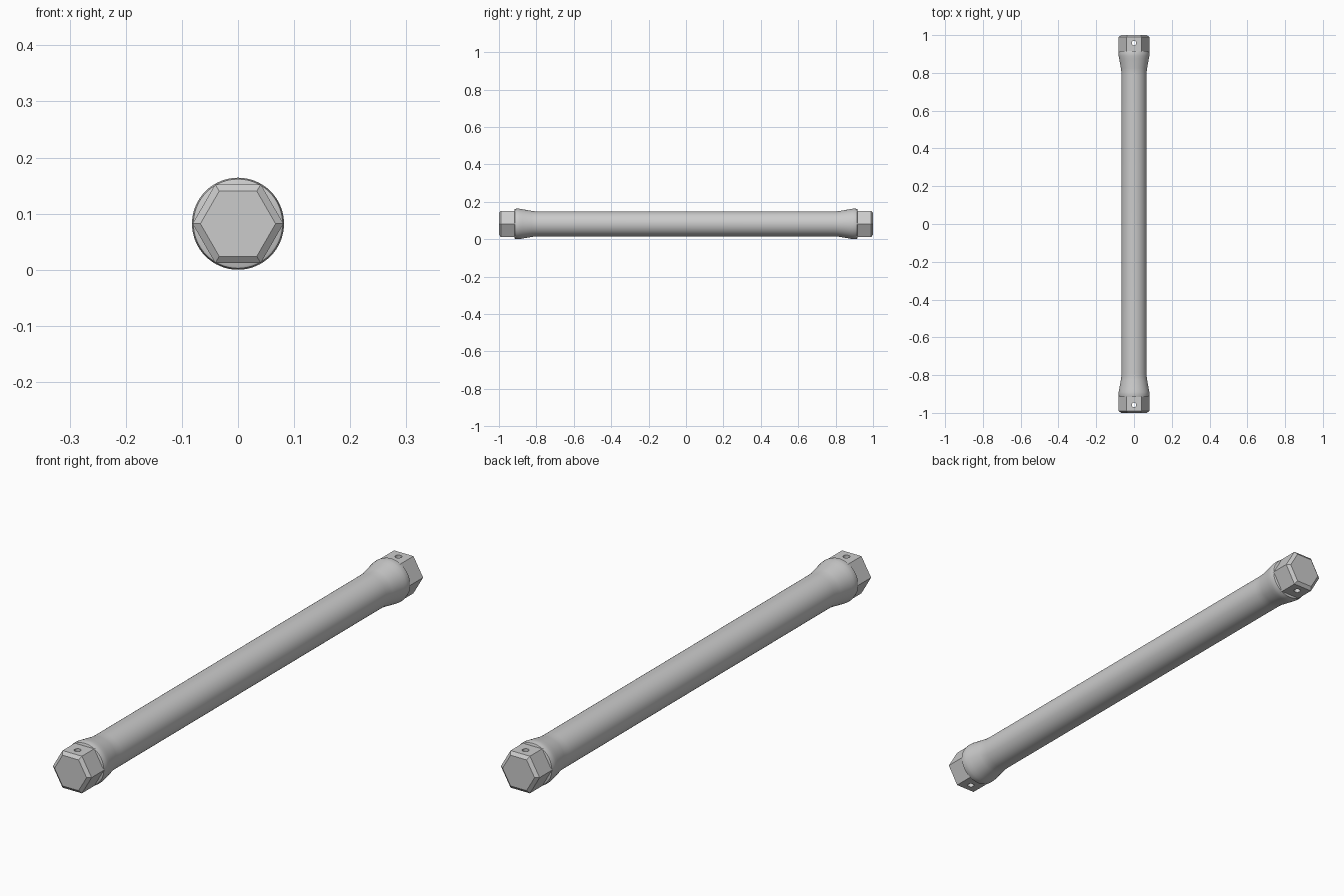
import bpy, bmesh, math

if "Cube" in bpy.data.objects:
    bpy.data.objects.remove(bpy.data.objects["Cube"])

AXIS_Z = 0.082


def lathe(name, profile, sides):
    """Closed solid around the y axis from (radius, y) points."""
    bm = bmesh.new()
    rings = []
    for r, y in profile:
        rings.append([bm.verts.new((r * math.cos(2 * math.pi * i / sides), y,
                                    AXIS_Z + r * math.sin(2 * math.pi * i / sides)))
                      for i in range(sides)])
    for a, b in zip(rings, rings[1:]):
        for i in range(sides):
            j = (i + 1) % sides
            bm.faces.new((a[i], a[j], b[j], b[i]))
    bm.faces.new(rings[0])
    bm.faces.new(rings[-1])
    bmesh.ops.recalc_face_normals(bm, faces=bm.faces)
    mesh = bpy.data.meshes.new(name)
    bm.to_mesh(mesh)
    bm.free()
    ob = bpy.data.objects.new(name, mesh)
    bpy.context.collection.objects.link(ob)
    return ob


# Round shaft with a flared collar at each end
flare = [(0.076, 0.917), (0.0795, 0.915), (0.082, 0.903), (0.0812, 0.89),
         (0.0785, 0.875), (0.0695, 0.825), (0.0675, 0.81), (0.067, 0.79)]
profile = [(r, -y) for r, y in flare] + flare[::-1]
shaft = lathe("shaft", profile, 64)
bpy.context.view_layer.objects.active = shaft
shaft.select_set(True)
bpy.ops.object.shade_smooth_by_angle(angle=math.radians(30))
shaft.select_set(False)

# Chamfered hexagonal heads, each drilled vertically for a pin
for side, label in ((-1, "front"), (1, "back")):
    head = lathe(label + "_hex_head",
                 [(0.081, side * 0.905), (0.081, side * 0.99), (0.067, side * 1.0)], 6)
    bpy.ops.mesh.primitive_cylinder_add(vertices=24, radius=0.012, depth=0.3,
                                        location=(0, side * 0.958, AXIS_Z))
    cutter = bpy.context.object
    cutter.name = label + "_pin_hole_cutter"
    cutter.hide_render = True
    cutter.hide_set(True)
    hole = head.modifiers.new("pin_hole", 'BOOLEAN')
    hole.operation = 'DIFFERENCE'
    hole.solver = 'EXACT'
    hole.object = cutter
